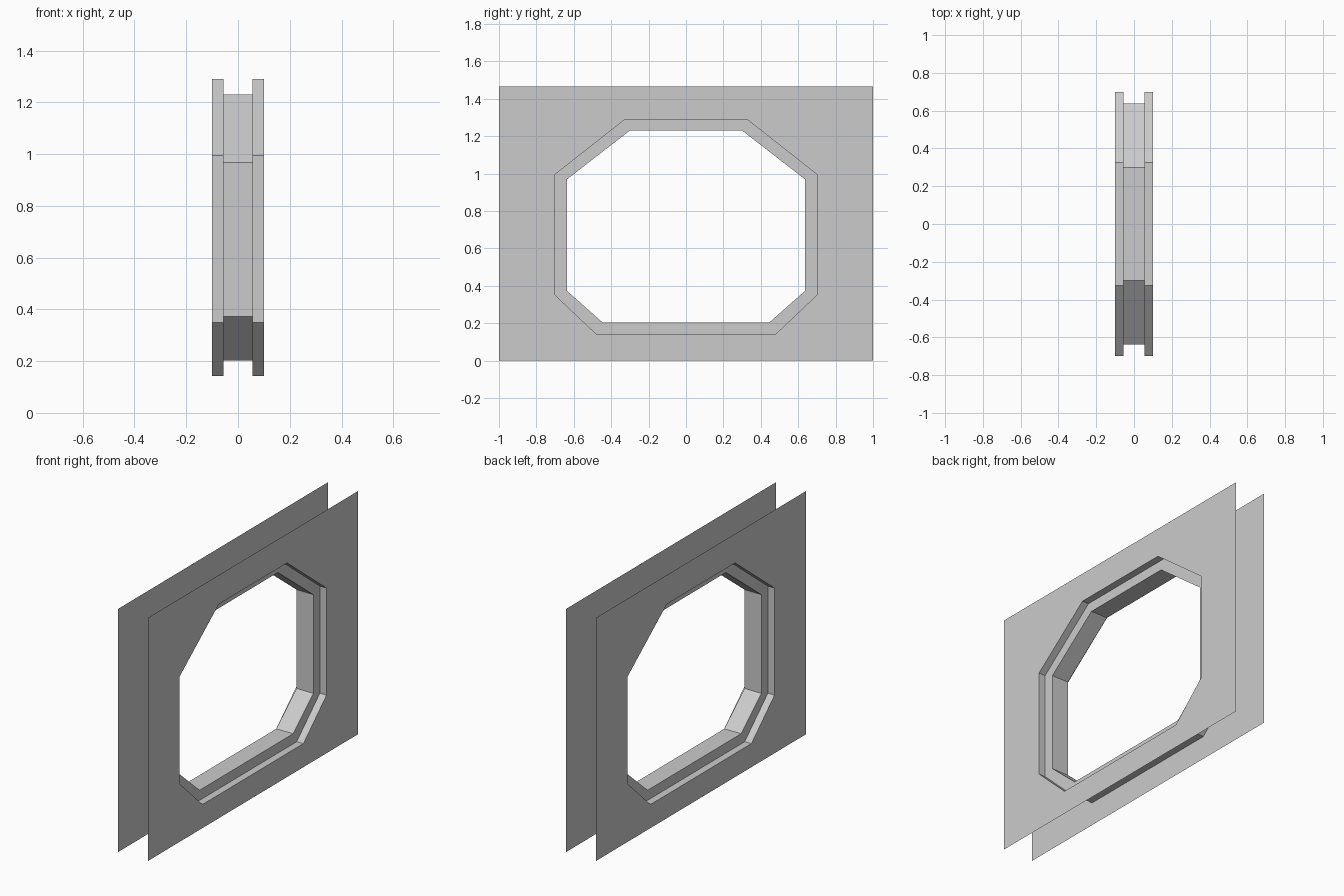
import bpy, bmesh

if "Cube" in bpy.data.objects:
    bpy.data.objects.remove(bpy.data.objects["Cube"])

HALF_T, STEP, HEIGHT = 0.10, 0.056, 1.465


def octagon(right):
    # right-hand points run top to bottom; mirror them to close the loop
    return right + [(-y, z) for y, z in reversed(right)]


OUTER = octagon([(0.325, 1.29), (0.70, 0.995), (0.70, 0.35), (0.48, 0.142)])
INNER = octagon([(0.30, 1.23), (0.637, 0.968), (0.637, 0.373), (0.445, 0.203)])
RECT = [(1, HEIGHT), (1, 0), (-1, 0), (-1, HEIGHT)]


def ring(bm, pts, x):
    return [bm.verts.new((x, y, z)) for y, z in pts]


def finish(bm, name):
    me = bpy.data.meshes.new(name)
    bm.to_mesh(me)
    bm.free()
    ob = bpy.data.objects.new(name, me)
    bpy.context.collection.objects.link(ob)
    return ob


def loft(name, sections):
    # quads between successive rings, normals facing the opening
    bm = bmesh.new()
    rings = [ring(bm, p, x) for p, x in sections]
    for a, b in zip(rings, rings[1:]):
        for i in range(len(a)):
            j = (i + 1) % len(a)
            bm.faces.new((a[i], a[j], b[j], b[i]))
    return finish(bm, name)


def panel(name, x):
    # thin wall sheet with the octagonal opening
    bm = bmesh.new()
    edges = []
    for pts in (RECT, OUTER):
        vs = ring(bm, pts, x)
        edges += [bm.edges.new((vs[i - 1], vs[i])) for i in range(len(vs))]
    bmesh.ops.triangle_fill(bm, edges=edges, use_beauty=True)
    bm.normal_update()
    bmesh.ops.reverse_faces(bm, faces=[f for f in bm.faces if f.normal.x * x < 0])
    return finish(bm, name)


# wall sheets and the short reveals around their openings
panel("wall_panel_right", HALF_T)
panel("wall_panel_left", -HALF_T)
loft("reveal_right", [(OUTER, STEP), (OUTER, HALF_T)])
loft("reveal_left", [(OUTER, -HALF_T), (OUTER, -STEP)])

# stepped window frame between the two reveals
loft("window_frame", [(OUTER, -STEP), (INNER, -STEP), (INNER, STEP), (OUTER, STEP)])
